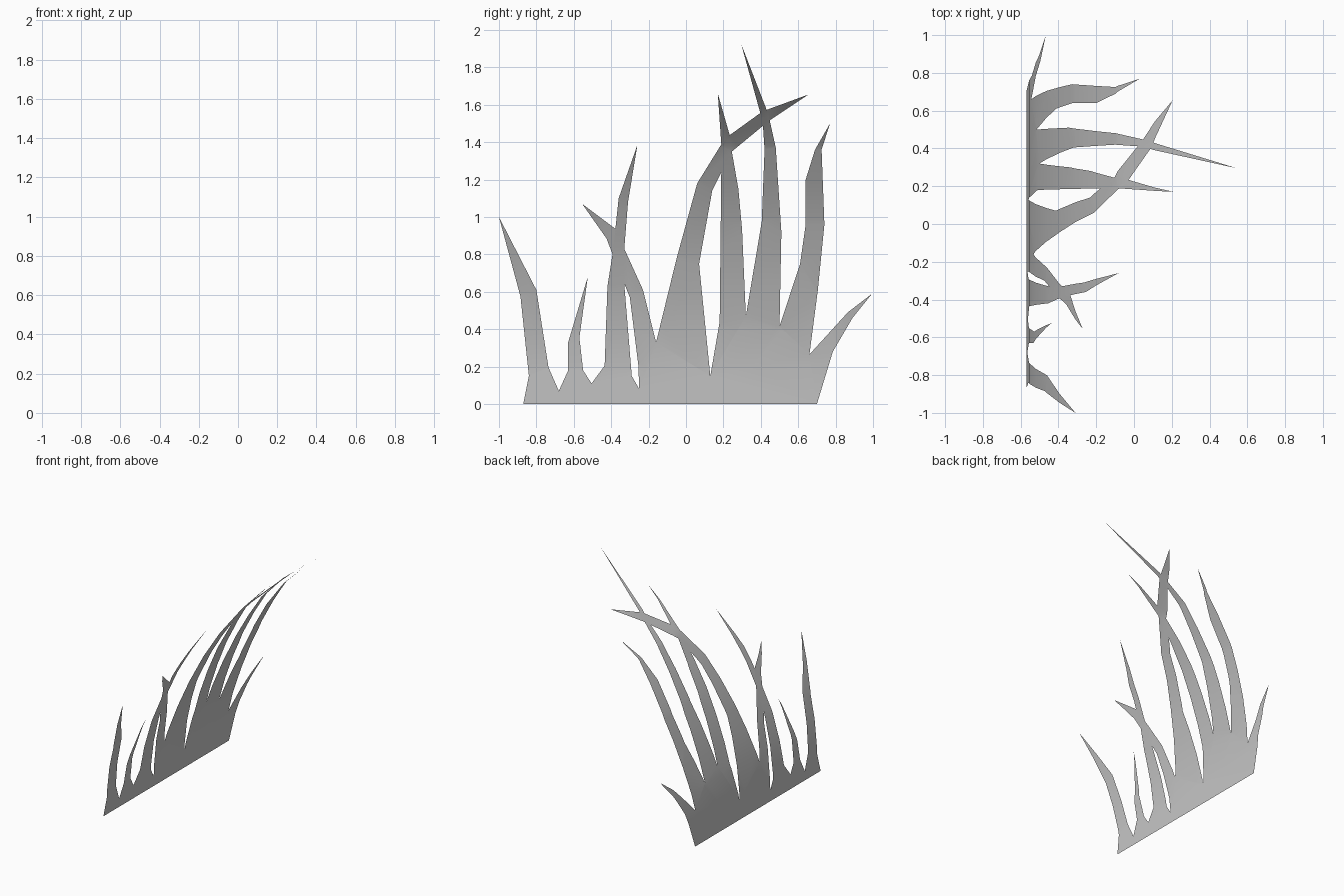
import bpy
import bmesh

default_cube = bpy.data.objects.get("Cube")
if default_cube:
    bpy.data.objects.remove(default_cube, do_unlink=True)

# One plain grey for the whole tuft
grey = bpy.data.materials.new("plain grey")
grey.use_nodes = True
colour = (0.58, 0.58, 0.58, 1.0)
grey.diffuse_color = colour
shader = next(n for n in grey.node_tree.nodes if n.type == "BSDF_PRINCIPLED")
shader.inputs["Base Color"].default_value = colour

# Lean of the sheet: (height, sideways position)
LEAN = [(0, -.57), (.2, -.555), (.4, -.52), (.6, -.465), (.8, -.395), (1, -.31),
        (1.2, -.2), (1.38, -.085), (1.58, .11), (1.925, .545)]


def lean_at(height):
    """Sideways position of the bent sheet at a given height."""
    for (low, start), (high, end) in zip(LEAN, LEAN[1:]):
        if height <= high:
            return start + (end - start) * (height - low) / (high - low)
    return LEAN[-1][1]


def fill_triangles(bm):
    """Split every flat face into triangles, respecting concave corners."""
    bm.normal_update()
    bmesh.ops.triangulate(bm, faces=bm.faces[:])


def bent_sheet(name, outline):
    """Fill a flat outline given in hundredths, cut it into rows and bend it."""
    bm = bmesh.new()
    corners = [bm.verts.new((0, y / 100, z / 100)) for y, z in outline]
    bm.faces.new(corners)
    fill_triangles(bm)
    for height, _ in LEAN[1:-1]:
        geometry = bm.verts[:] + bm.edges[:] + bm.faces[:]
        bmesh.ops.bisect_plane(bm, geom=geometry, dist=0.0001,
                               plane_co=(0, 0, height), plane_no=(0, 0, 1))
    fill_triangles(bm)
    for vert in bm.verts:
        vert.co.x = lean_at(vert.co.z)
    for face in bm.faces:
        face.smooth = True
    bm.normal_update()
    mesh = bpy.data.meshes.new(name)
    bm.to_mesh(mesh)
    bm.free()
    mesh.materials.append(grey)
    sheet = bpy.data.objects.new(name, mesh)
    bpy.context.collection.objects.link(sheet)


# Notches between neighbouring blades, from the front edge to the back edge
notches = [(-87, 0), (-68, 7), (-50.5, 11), (-25, 8), (-16, 33),
           (13, 15), (32, 47), (50, 41.5), (66, 26.5), (70, 0)]

# Outline of each blade, running from one notch over its tip to the next
blades = {
    "front_outer_blade": [(-84, 15), (-88.5, 57.5), (-100, 100), (-80, 61),
                          (-73.5, 19.5)],
    "front_short_blade": [(-63, 18), (-63, 33), (-52.5, 68), (-57, 35.5),
                          (-55, 18)],
    "front_upright_blade": [(-43.5, 20.5), (-42, 63), (-39, 82), (-36, 110),
                            (-26, 138.5), (-31, 108), (-33, 83), (-33, 64),
                            (-29, 15)],
    "front_crossing_blade": [(-25.5, 21), (-30, 57), (-40, 82), (-42.5, 88.5),
                             (-55.5, 107), (-37.5, 93.5), (-33, 83), (-23, 61)],
    "middle_crossing_blade": [(-5, 78), (6, 118), (19, 139), (23, 143.5),
                              (41, 156.5), (65.5, 165.5), (44.5, 151.5),
                              (24.5, 135), (14, 114), (7, 75)],
    "middle_upright_blade": [(18, 44), (19, 137), (17, 166), (24, 141.5),
                             (24.5, 135), (28, 115), (30, 93)],
    "tallest_blade": [(40.5, 97.5), (42, 136), (41, 151), (29.5, 192.5),
                      (44, 155), (48, 137), (51, 92)],
    "back_upright_blade": [(61, 75), (64, 96), (64, 120), (69, 136), (77, 150),
                           (72.5, 136), (74, 96), (70.5, 61)],
    "back_outer_blade": [(86.5, 49), (99.5, 59), (89, 46), (78.5, 28)],
}

# Solid root strip below the notches
bent_sheet("root_strip", notches)

# Blades growing out of the root strip
for (name, edge), start, end in zip(blades.items(), notches, notches[1:]):
    bent_sheet(name, [start] + edge + [end])
